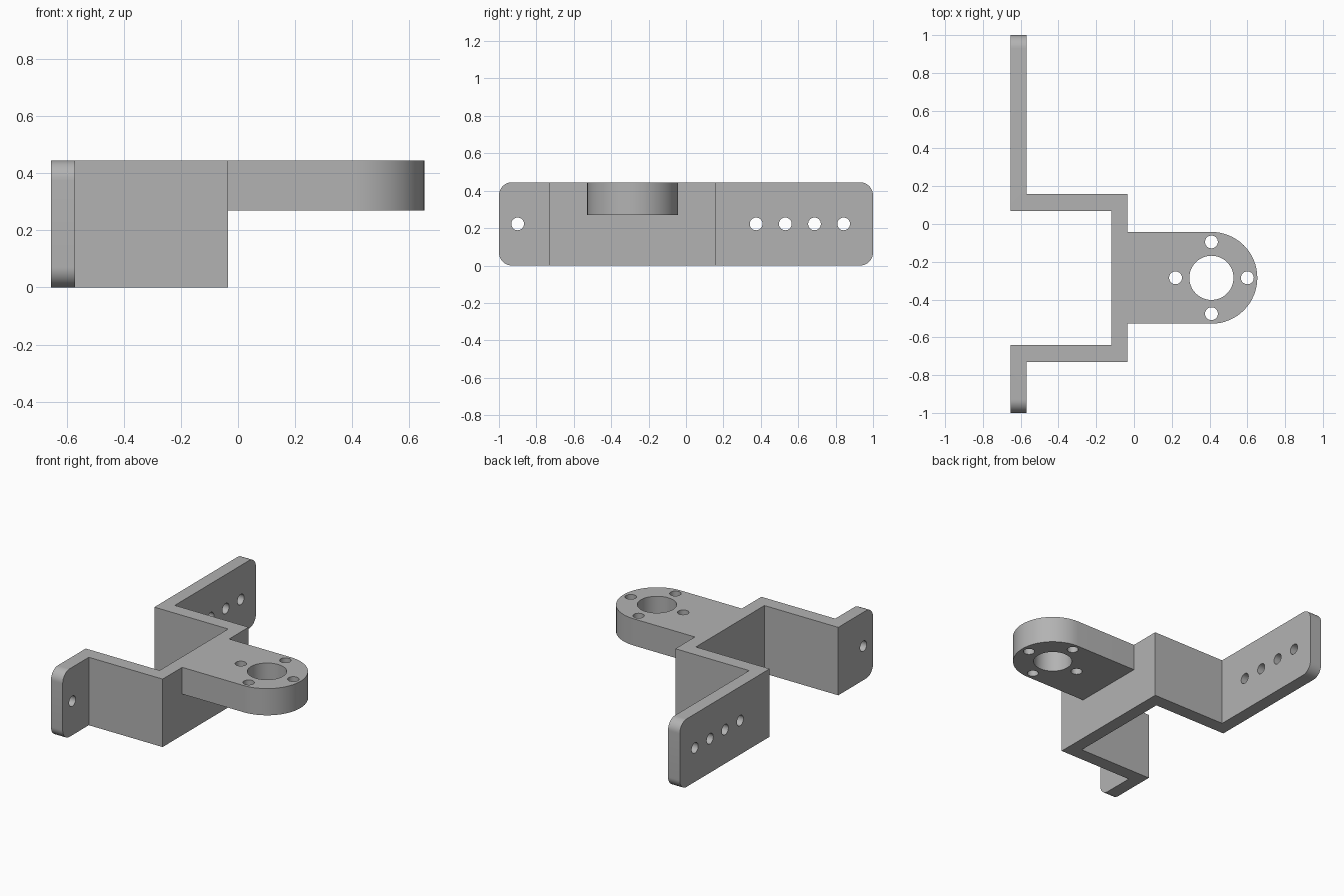
import bpy, bmesh, math
from mathutils import Matrix, Vector

if "Cube" in bpy.data.objects:
    bpy.data.objects.remove(bpy.data.objects["Cube"])

HEIGHT = 0.445
LUG_BOTTOM = 0.27
LUG_CENTRE = Vector((0.41, -0.285, 0.36))
LUG_RADIUS = 0.243
SCREW_RADIUS = 0.034

grey = bpy.data.materials.new("plain grey")
grey.use_nodes = True
grey.diffuse_color = (0.45, 0.45, 0.45, 1)
grey.node_tree.nodes["Principled BSDF"].inputs["Base Color"].default_value = grey.diffuse_color


def make_object(name, bm):
    bmesh.ops.recalc_face_normals(bm, faces=bm.faces[:])
    mesh = bpy.data.meshes.new(name)
    bm.to_mesh(mesh)
    bm.free()
    mesh.materials.append(grey)
    obj = bpy.data.objects.new(name, mesh)
    bpy.context.collection.objects.link(obj)
    return obj


def extrude_outline(outline, bottom, top):
    bm = bmesh.new()
    face = bm.faces.new([bm.verts.new((x, y, bottom)) for x, y in outline])
    grown = bmesh.ops.extrude_face_region(bm, geom=[face])["geom"]
    verts = [v for v in grown if isinstance(v, bmesh.types.BMVert)]
    bmesh.ops.translate(bm, verts=verts, vec=(0, 0, top - bottom))
    return bm


def add_hole(bm, centre, radius, axis):
    turn = Matrix.Rotation(math.pi / 2, 4, "Y") if axis == "X" else Matrix()
    bmesh.ops.create_cone(bm, cap_ends=True, segments=48, radius1=radius, radius2=radius,
                          depth=0.3, matrix=Matrix.Translation(centre) @ turn)


def combine(target, other, operation):
    mod = target.modifiers.new(operation.title(), "BOOLEAN")
    mod.operation, mod.solver, mod.object = operation, "EXACT", other
    other.hide_render = True
    bpy.context.view_layer.objects.active = target
    bpy.ops.object.modifier_apply(modifier=mod.name)
    bpy.data.objects.remove(other)


# Folded strap with rounded outer corners
strap = [(-0.655, 1), (-0.57, 1), (-0.57, 0.16), (-0.035, 0.16), (-0.035, -0.73),
         (-0.57, -0.73), (-0.57, -1), (-0.655, -1), (-0.655, -0.64), (-0.12, -0.64),
         (-0.12, 0.07), (-0.655, 0.07)]
bm = extrude_outline(strap, 0, HEIGHT)
corners = [e for e in bm.edges if all(abs(v.co.y) > 0.99 for v in e.verts)
           and abs(e.verts[0].co.z - e.verts[1].co.z) < 0.01]
bmesh.ops.bevel(bm, geom=corners, offset=0.07, segments=12, profile=0.5, affect="EDGES")
bracket = make_object("bracket", bm)

# Round-ended lug
arc = [math.pi * (i / 32 - 0.5) for i in range(33)]
lug = [(LUG_CENTRE.x + LUG_RADIUS * math.cos(a), LUG_CENTRE.y + LUG_RADIUS * math.sin(a)) for a in arc]
lug += [(-0.08, LUG_CENTRE.y + LUG_RADIUS), (-0.08, LUG_CENTRE.y - LUG_RADIUS)]
combine(bracket, make_object("lug", extrude_outline(lug, LUG_BOTTOM, HEIGHT)), "UNION")

# Bore, ring of screw holes and flange holes
bm = bmesh.new()
add_hole(bm, LUG_CENTRE, 0.117, "Z")
for i in range(4):
    a = i * math.pi / 2
    add_hole(bm, LUG_CENTRE + 0.19 * Vector((math.cos(a), math.sin(a), 0)), SCREW_RADIUS, "Z")
for y in (-0.9, 0.375, 0.531, 0.687, 0.843):
    add_hole(bm, Vector((-0.6125, y, HEIGHT / 2)), SCREW_RADIUS, "X")
combine(bracket, make_object("hole_cutter", bm), "DIFFERENCE")

bpy.ops.object.select_all(action="DESELECT")
bracket.select_set(True)
bpy.context.view_layer.objects.active = bracket
bpy.ops.object.shade_smooth_by_angle(angle=math.radians(30))
